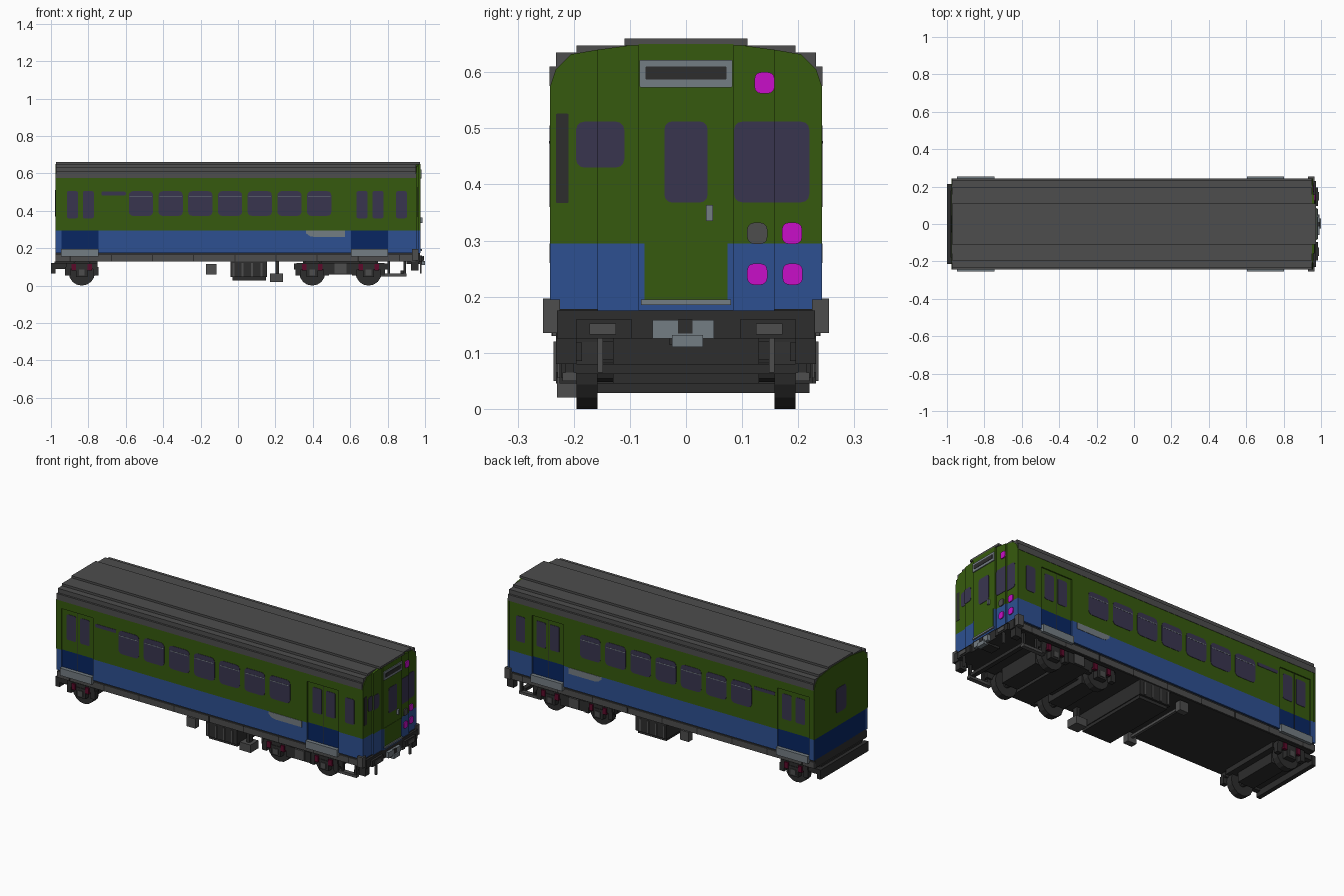
import bpy, bmesh, math
from mathutils import Matrix

if "Cube" in bpy.data.objects:
    bpy.data.objects.remove(bpy.data.objects["Cube"])


def material(name, rgb):
    lin = [((c / 255 + 0.055) / 1.055) ** 2.4 if c > 10 else c / 255 / 12.92 for c in rgb] + [1]
    m = bpy.data.materials.new(name)
    m.diffuse_color = lin
    m.use_nodes = True
    m.node_tree.nodes["Principled BSDF"].inputs["Base Color"].default_value = lin
    return m


GREEN = material("leaf green", (54, 90, 14))
BLUE = material("mid blue", (45, 80, 145))
NAVY = material("navy", (8, 38, 98))
GLASS = material("violet glass", (57, 53, 79))
GREY = material("roof grey", (77, 77, 77))
DARK = material("charcoal", (45, 45, 45))
LIGHT = material("light grey", (116, 125, 131))
LAMP = material("magenta", (200, 14, 200))
RED = material("crimson", (92, 10, 42))


def finish(bm, name, mat):
    bmesh.ops.recalc_face_normals(bm, faces=bm.faces)
    me = bpy.data.meshes.new(name)
    bm.to_mesh(me)
    bm.free()
    me.materials.append(mat)
    ob = bpy.data.objects.new(name, me)
    bpy.context.collection.objects.link(ob)
    return ob


def box(name, x0, x1, y0, y1, z0, z1, mat):
    bm = bmesh.new()
    mtx = Matrix.Translation(((x0 + x1) / 2, (y0 + y1) / 2, (z0 + z1) / 2))
    bmesh.ops.create_cube(bm, size=1, matrix=mtx @ Matrix.Diagonal((x1 - x0, y1 - y0, z1 - z0, 1)))
    return finish(bm, name, mat)


def both(name, x0, x1, y0, y1, z0, z1, mat):
    """The same box on both flanks."""
    box(name + "_right", x0, x1, -y1, -y0, z0, z1, mat)
    box(name + "_left", x0, x1, y0, y1, z0, z1, mat)


def prism(name, pts, axis, a, b, mat):
    """Extrude a 2D outline along x (points y,z) or y (points x,z)."""
    put = (lambda u, v, d: (d, u, v)) if axis == "x" else (lambda u, v, d: (u, d, v))
    bm = bmesh.new()
    face = bm.faces.new([bm.verts.new(put(u, v, a)) for u, v in pts])
    top = bmesh.ops.extrude_face_region(bm, geom=[face])["geom"]
    bmesh.ops.translate(bm, verts=[g for g in top if isinstance(g, bmesh.types.BMVert)], vec=put(0, 0, b - a))
    return finish(bm, name, mat)


def rounded(u0, u1, v0, v1, r, low=True, high=True):
    """Rectangle with rounded corners on its low-u and/or high-u side."""
    pts = []
    for u, v, start, on in ((u1, v1, 0, high), (u0, v1, 90, low), (u0, v0, 180, low), (u1, v0, 270, high)):
        if not on:
            pts.append((u, v))
            continue
        cu, cv = u + (r if u == u0 else -r), v + (r if v == v0 else -r)
        for k in range(4):
            t = math.radians(start + 30 * k)
            pts.append((cu + r * math.cos(t), cv + r * math.sin(t)))
    return pts


def side_plate(name, x0, x1, z0, z1, y, mat, r=0.02, t=0.002):
    for s, tag in ((-1, "right"), (1, "left")):
        prism(f"{name}_{tag}", rounded(x0, x1, z0, z1, r), "y", s * (y - 0.001), s * (y + t), mat)


def cylinder(name, x, y0, y1, z, r, mat, n=16):
    bm = bmesh.new()
    mtx = Matrix.Translation((x, (y0 + y1) / 2, z)) @ Matrix.Rotation(math.pi / 2, 4, "X")
    bmesh.ops.create_cone(bm, cap_ends=True, segments=n, radius1=r, radius2=r, depth=abs(y1 - y0), matrix=mtx)
    return finish(bm, name, mat)


# ---- Body core, visible in the door recesses and on the rear wall
W, CORE, REAR, NOSE = 0.241, 0.234, -0.975, 0.955
DOORS = ((-0.945, -0.745), (0.604, 0.802))
box("body_core_upper", REAR, NOSE, -CORE, CORE, 0.295, 0.58, GREEN)
box("body_core_lower", REAR, NOSE, -CORE, CORE, 0.175, 0.295, NAVY)

# ---- Outer side skins between and around the doors
edges = (REAR, DOORS[0][0], DOORS[0][1], DOORS[1][0], DOORS[1][1], NOSE)
for i in (0, 2, 4):
    both(f"side_skin_lower_{i}", edges[i], edges[i + 1], CORE - 0.01, W, 0.175, 0.295, BLUE)
    both(f"side_skin_upper_{i}", edges[i], edges[i + 1], CORE - 0.01, W, 0.295, 0.58, GREEN)
for i, (a, b) in enumerate(DOORS):
    both(f"door_header_{i}", a, b, CORE - 0.01, W, 0.53, 0.58, GREEN)
    both(f"door_step_{i}", a, b, CORE - 0.01, 0.255, 0.155, 0.197, LIGHT)
    both(f"door_seam_{i}", (a + b) / 2 - 0.001, (a + b) / 2 + 0.001, CORE, CORE + 0.001, 0.2, 0.53, DARK)
    for k, off in enumerate((0.03, 0.115)):
        side_plate(f"door_window_{i}_{k}", a + off, a + off + 0.059, 0.36, 0.505, CORE, GLASS, 0.008)

# ---- Side windows, vent slot and grey patch
for i in range(7):
    x = -0.584 + i * 0.1588
    side_plate(f"side_window_{i}", x, x + 0.13, 0.373, 0.505, W, GLASS, 0.022)
    side_plate(f"window_bar_{i}", x + 0.005, x + 0.125, 0.473, 0.477, W + 0.002, LIGHT, 0.001, 0.001)
side_plate("cab_side_window", 0.845, 0.903, 0.36, 0.505, W, GLASS, 0.01)
side_plate("side_slot", -0.73, -0.6, 0.483, 0.502, W, GLASS, 0.004)
for s, tag in ((-1, "right"), (1, "left")):
    patch = [(0.364, 0.295), (0.364, 0.28), (0.385, 0.264), (0.41, 0.26), (0.572, 0.26), (0.572, 0.295)]
    prism("side_patch_" + tag, patch, "y", s * (W - 0.001), s * (W + 0.002), LIGHT)

# ---- Stepped roof
for i, (w, z0, z1) in enumerate(((0.243, 0.575, 0.61), (0.232, 0.61, 0.635), (0.195, 0.635, 0.648), (0.11, 0.648, 0.66))):
    box(f"roof_step_{i}", REAR + 0.001, 0.974 if i == 3 else 0.953, -w, w, z0, z1, GREY)

# ---- Arched end walls: one at the rear, three stepped layers on the cab
ARCH = [(0.242, 0.575), (0.232, 0.605), (0.205, 0.632), (0.158, 0.64), (0.085, 0.65)]


def end_wall(name, first, x0, x1):
    half = ARCH[first:]
    w = half[0][0]
    pts = [(w, 0.295)] + half + [(-y, z) for y, z in reversed(half)] + [(-w, 0.295)]
    prism(name, pts, "x", x0, x1, GREEN)
    return w


end_wall("rear_wall", 0, REAR - 0.002, REAR + 0.01)
prism("rear_window", rounded(-0.045, 0.045, 0.37, 0.51, 0.015), "x", REAR - 0.004, REAR, GLASS)
LAYERS = ((0, 0.957), (3, 0.966), (4, 0.975))
for first, x in LAYERS:
    w = end_wall(f"cab_wall_{first}", first, 0.945, x)
    box(f"cab_apron_{first}", 0.945, x, -w, w, 0.175, 0.295, BLUE)


# ---- Cab face
def cab_plate(name, y0, y1, z0, z1, x, mat, r=0.015, low=True, high=True, t=0.002):
    prism(name, rounded(y0, y1, z0, z1, r, low, high), "x", x - 0.001, x + t, mat)


cab_plate("cab_door_lower", -0.074, 0.074, 0.19, 0.3, 0.975, GREEN, 0.001)
cab_plate("cab_door_window", -0.038, 0.038, 0.368, 0.512, 0.975, GLASS, 0.012)
cab_plate("cab_window_right_outer", -0.196, -0.158, 0.43, 0.512, 0.957, GLASS, high=False)
cab_plate("cab_window_right_inner", -0.158, -0.11, 0.43, 0.512, 0.966, GLASS, low=False)
cab_plate("cab_window_left_inner", 0.0855, 0.158, 0.368, 0.512, 0.966, GLASS, high=False)
cab_plate("cab_window_left_outer", 0.158, 0.22, 0.368, 0.512, 0.957, GLASS, low=False)
cab_plate("cab_grille", -0.232, -0.209, 0.367, 0.526, 0.957, DARK, 0.002)
cab_plate("sign_frame", -0.083, 0.083, 0.573, 0.622, 0.975, LIGHT, 0.003, t=0.005)
cab_plate("sign_panel", -0.072, 0.072, 0.587, 0.61, 0.98, DARK, 0.002)
cab_plate("cab_threshold", -0.08, 0.08, 0.185, 0.195, 0.975, LIGHT, 0.001, t=0.008)
box("cab_door_handle", 0.97, 0.986, 0.036, 0.048, 0.335, 0.363, LIGHT)
for nm, y, z, x, mat in (("upper_lamp", 0.14, 0.581, 0.966, LAMP), ("head_lamp_outer", 0.19, 0.24, 0.957, LAMP),
                         ("head_lamp_inner", 0.127, 0.24, 0.966, LAMP), ("tail_lamp_outer", 0.189, 0.313, 0.957, LAMP),
                         ("tail_lamp_inner", 0.127, 0.313, 0.966, GREY)):
    cab_plate(nm, y - 0.018, y + 0.018, z - 0.019, z + 0.019, x, mat, 0.012, t=0.005)

# ---- Underframe
box("floor_frame", REAR, 0.96, -0.232, 0.232, 0.128, 0.178, DARK)
both("side_sill", REAR, 0.95, 0.225, 0.238, 0.13, 0.165, GREY)
for i in range(9):
    both(f"sill_rib_{i}", -0.9 + i * 0.22, -0.894 + i * 0.22, 0.23, 0.2395, 0.13, 0.165, DARK)
both("sill_end", 0.93, 0.965, 0.225, 0.255, 0.135, 0.195, GREY)
box("nose_beam", 0.93, 0.972, -0.23, 0.23, 0.125, 0.175, DARK)

# ---- Equipment hung below the floor
box("equipment_case", -0.04, 0.155, -0.232, 0.232, 0.045, 0.13, DARK)
box("equipment_case_base", -0.03, 0.15, -0.22, 0.22, 0.028, 0.05, DARK)
for i in range(4):
    both(f"case_rib_{i}", -0.03 + i * 0.05, -0.02 + i * 0.05, 0.225, 0.236, 0.05, 0.12, GREY)
box("cross_pipe", -0.15, -0.135, -0.2, 0.2, 0.085, 0.1, GREY)
both("pipe_box", -0.17, -0.115, 0.185, 0.22, 0.06, 0.115, GREY)
box("small_tank", 0.172, 0.24, -0.23, -0.16, 0.02, 0.065, GREY)
box("small_tank_hanger", 0.2, 0.22, -0.21, -0.18, 0.06, 0.13, DARK)


# ---- Wheelsets, with axle boxes, springs and side frames
def wheelset(tag, x):
    cylinder(f"axle_{tag}", x, -0.2, 0.2, 0.068, 0.02, DARK, 8)
    box(f"axle_casing_{tag}", x - 0.05, x + 0.05, -0.13, 0.13, 0.045, 0.13, DARK)
    for s in (-1, 1):
        cylinder(f"wheel_{tag}_{s}", x, s * 0.158, s * 0.195, 0.07, 0.07, DARK)
    both(f"axle_box_{tag}", x - 0.03, x + 0.03, 0.19, 0.225, 0.045, 0.1, DARK)
    both(f"axle_cover_{tag}", x - 0.015, x + 0.015, 0.22, 0.229, 0.055, 0.085, GREY)
    both(f"side_frame_{tag}", x - 0.085, x + 0.085, 0.195, 0.222, 0.09, 0.12, DARK)
    for k in (-1, 1):
        both(f"spring_{tag}_{k}", x + k * 0.043 - 0.012, x + k * 0.043 + 0.012, 0.215, 0.23, 0.08, 0.115, RED)
        both(f"frame_foot_{tag}_{k}", x + k * 0.075 - 0.014, x + k * 0.075 + 0.014, 0.195, 0.222, 0.055, 0.1, DARK)


wheelset("rear", -0.835)
wheelset("middle", 0.397)
wheelset("front", 0.698)

# ---- Front bogie frame
both("bogie_side_beam", 0.3, 0.8, 0.185, 0.215, 0.085, 0.118, DARK)
box("bogie_bolster", 0.48, 0.615, -0.225, 0.225, 0.06, 0.12, DARK)
both("bolster_spring", 0.515, 0.58, 0.215, 0.232, 0.065, 0.12, GREY)
box("bogie_centre", 0.4, 0.7, -0.1, 0.1, 0.075, 0.13, DARK)

# ---- Rear bogie frame and its end bar
both("rear_frame_beam", -1.0, -0.75, 0.185, 0.213, 0.09, 0.118, DARK)
box("rear_end_bar", -1.0, -0.975, -0.215, 0.215, 0.065, 0.12, DARK)
box("rear_bogie_plate", -0.98, -0.75, -0.18, 0.18, 0.1, 0.13, DARK)

# ---- Guard rails and steps below the cab
both("guard_rail", 0.76, 0.9, 0.195, 0.22, 0.05, 0.065, GREY)
for i, x in enumerate((0.8, 0.885)):
    both(f"guard_post_{i}", x, x + 0.014, 0.2, 0.215, 0.06, 0.13, DARK)
box("guard_cross_bar", 0.87, 0.895, -0.2, 0.2, 0.062, 0.08, DARK)
both("cab_step", 0.925, 0.965, 0.195, 0.232, 0.08, 0.13, DARK)

# ---- Coupler and hose boxes
both("hose_box", 0.96, 0.985, 0.097, 0.195, 0.125, 0.16, DARK)
both("hose_cap", 0.98, 0.989, 0.125, 0.172, 0.133, 0.152, GREY)
both("hose", 0.972, 0.982, 0.148, 0.158, 0.065, 0.128, GREY)
box("coupler_shank", 0.9, 0.985, -0.03, 0.03, 0.115, 0.15, DARK)
box("coupler_head", 0.975, 0.992, -0.06, 0.05, 0.125, 0.158, LIGHT)
box("coupler_jaw", 0.975, 1.0, -0.025, 0.03, 0.11, 0.132, LIGHT)
box("coupler_gap", 0.985, 0.994, -0.014, 0.012, 0.134, 0.159, DARK)
